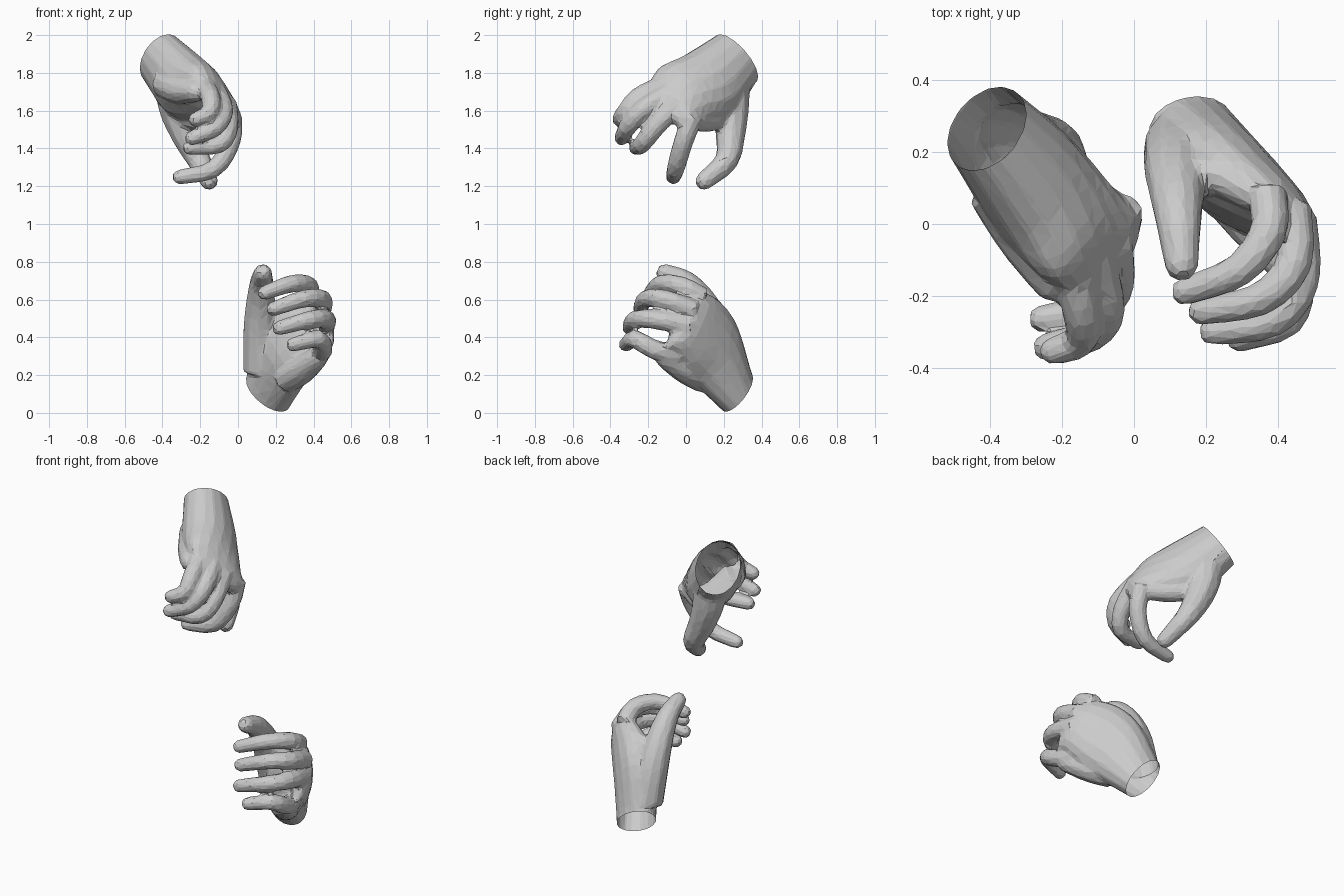
import bpy, bmesh, math
from mathutils import Vector

if "Cube" in bpy.data.objects:
    bpy.data.objects.remove(bpy.data.objects["Cube"])


def smooth_path(keys, steps):
    """Catmull-Rom interpolation through vectors of any length."""
    k = [2 * keys[0] - keys[1]] + keys + [2 * keys[-1] - keys[-2]]
    out = []
    for a, b, c, d in zip(k, k[1:], k[2:], k[3:]):
        for i in range(steps):
            t = i / steps
            out.append(0.5 * (2 * b + (c - a) * t + (2 * a - 5 * b + 4 * c - d) * t * t
                              + (3 * b - a - 3 * c + d) * t ** 3))
    return out + [keys[-1]]


def loft(name, rings):
    """Closed mesh through rings of points, capped at both ends."""
    bm = bmesh.new()
    loops = [[bm.verts.new(p) for p in ring] for ring in rings]
    n = len(loops[0])
    for a, b in zip(loops, loops[1:]):
        for i in range(n):
            j = (i + 1) % n
            bm.faces.new((a[i], a[j], b[j], b[i]))
    bm.faces.new(loops[0][::-1])
    bm.faces.new(loops[-1])
    bmesh.ops.recalc_face_normals(bm, faces=bm.faces)
    mesh = bpy.data.meshes.new(name)
    bm.to_mesh(mesh)
    bm.free()
    obj = bpy.data.objects.new(name, mesh)
    bpy.context.collection.objects.link(obj)
    return obj


def ellipse(centre, u, v, n):
    return [centre + u * math.cos(a) + v * math.sin(a)
            for a in (2 * math.pi * i / n for i in range(n))]


def tube(name, joints, radii):
    """Tapered tube through the joints with a rounded tip."""
    keys = [Vector((*j, r)) for j, r in zip(joints, radii)]
    end = keys[-1].xyz
    d = (end - keys[-2].xyz).normalized()
    r = radii[-1]
    keys[-1] = Vector((*(end - d * r * 0.9), r))
    path = smooth_path(keys, 3)
    path += [Vector((*(end - d * r * 0.4), r * 0.88)), Vector((*end, r * 0.5))]
    side, rings = None, []
    for i, p in enumerate(path):
        t = (path[min(i + 1, len(path) - 1)].xyz - path[max(i - 1, 0)].xyz).normalized()
        side = t.orthogonal() if side is None else side - t * side.dot(t)
        side.normalize()
        rings.append(ellipse(p.xyz, side * p.w, t.cross(side) * p.w, 10))
    return loft(name, rings)


FINGER_RADII = (0.056, 0.053, 0.048, 0.04)


def build_hand(name, sections, fingers, thumb, web, heel):
    """Sections of the palm: centre, half width towards the thumb, half thickness."""
    keys = [Vector([c for part in s for c in part]) for s in sections]
    rings = [ellipse(Vector(s[0:3]), Vector(s[3:6]), Vector(s[6:9]), 16)
             for s in smooth_path(keys, 3)]
    # Forearm stub, trimmed off at the wrist later
    wrist, u, v = (Vector(part) for part in sections[0])
    out = u.cross(v).normalized()
    if out.dot(wrist - Vector(sections[1][0])) < 0:
        out.negate()
    hand = loft(name, [[p + out * 0.06 for p in rings[0]]] + rings)

    parts = [tube("finger", joints, FINGER_RADII) for joints in fingers]
    parts.append(tube("thumb", thumb, (0.1, 0.095, 0.08, 0.064, 0.049)))
    parts.append(tube("thumb_web", web, (0.065, 0.06, 0.055)))
    parts.append(tube("palm_heel", heel, (0.08, 0.078, 0.06)))
    # Fuse into one skin, soften the joins, reduce to facets
    for part in parts:
        mod = hand.modifiers.new("fuse", "BOOLEAN")
        mod.operation, mod.solver, mod.object = "UNION", "EXACT", part
    skin = hand.modifiers.new("skin", "REMESH")
    skin.mode, skin.voxel_size = "VOXEL", 0.011
    soft = hand.modifiers.new("soften", "SMOOTH")
    soft.factor, soft.iterations = 0.5, 8
    facets = hand.modifiers.new("facets", "DECIMATE")
    facets.ratio = 0.065
    bpy.context.view_layer.update()
    graph = bpy.context.evaluated_depsgraph_get()
    mesh = bpy.data.meshes.new_from_object(hand.evaluated_get(graph))
    hand.modifiers.clear()
    hand.data = mesh
    for part in parts:
        bpy.data.objects.remove(part)
    # Open the wrist
    bm = bmesh.new()
    bm.from_mesh(mesh)
    bmesh.ops.bisect_plane(bm, geom=bm.verts[:] + bm.edges[:] + bm.faces[:],
                           plane_co=wrist, plane_no=out, clear_outer=True)
    bm.to_mesh(mesh)
    bm.free()
    mesh.shade_flat()
    mesh.name = name


# Upper hand, reaching down
build_hand(
    "upper_hand",
    [((-0.41, 0.265, 1.875), (0, 0.11, -0.12), (0.11, 0.04, 0.05)),
     ((-0.28, 0.11, 1.73), (0.01, 0.14, -0.15), (0.12, 0.06, 0.075)),
     ((-0.17, -0.01, 1.69), (0.06, 0.13, -0.14), (0.09, 0.04, 0.065)),
     ((-0.09, -0.08, 1.65), (0.09, 0.11, -0.11), (0.05, 0.015, 0.04)),
     ((-0.065, -0.13, 1.61), (0.07, 0.1, -0.1), (0.035, 0.005, 0.025))],
    [[(-0.03, 0.035, 1.57), (-0.04, -0.015, 1.43), (-0.13, -0.055, 1.29), (-0.345, -0.07, 1.24)],
     [(-0.06, -0.05, 1.64), (-0.05, -0.165, 1.51), (-0.1, -0.235, 1.42), (-0.29, -0.27, 1.4)],
     [(-0.11, -0.1, 1.69), (-0.075, -0.235, 1.6), (-0.12, -0.31, 1.51), (-0.275, -0.35, 1.44)],
     [(-0.18, -0.13, 1.73), (-0.145, -0.255, 1.67), (-0.15, -0.325, 1.59), (-0.255, -0.365, 1.54)]],
    [(-0.34, 0.24, 1.72), (-0.325, 0.24, 1.61), (-0.275, 0.235, 1.47),
     (-0.205, 0.215, 1.335), (-0.14, 0.065, 1.2)],
    [(-0.27, 0.18, 1.57), (-0.17, 0.11, 1.545), (-0.03, 0.02, 1.55)],
    [(-0.39, 0.1, 1.75), (-0.31, -0.03, 1.71), (-0.2, -0.2, 1.7)])

# Lower hand, held upright
build_hand(
    "lower_hand",
    [((0.16, 0.27, 0.11), (-0.07, 0.06, 0.105), (0.095, 0.06, 0)),
     ((0.245, 0.155, 0.31), (-0.08, 0.1, 0.16), (0.1, 0.075, -0.01)),
     ((0.335, 0.08, 0.42), (-0.07, 0.09, 0.18), (0.085, 0.065, -0.02)),
     ((0.425, 0.01, 0.48), (-0.05, 0.07, 0.15), (0.065, 0.04, 0)),
     ((0.455, -0.06, 0.48), (-0.035, 0.05, 0.14), (0.035, 0.01, 0))],
    [[(0.37, 0.09, 0.61), (0.375, -0.02, 0.67), (0.29, -0.13, 0.685), (0.11, -0.2, 0.625)],
     [(0.44, 0.05, 0.54), (0.445, -0.11, 0.6), (0.35, -0.21, 0.605), (0.155, -0.25, 0.54)],
     [(0.455, 0.02, 0.46), (0.465, -0.16, 0.495), (0.385, -0.27, 0.495), (0.185, -0.305, 0.44)],
     [(0.41, -0.04, 0.3), (0.45, -0.17, 0.335), (0.425, -0.27, 0.39), (0.26, -0.33, 0.355)]],
    [(0.125, 0.22, 0.22), (0.12, 0.165, 0.42), (0.12, 0.09, 0.58),
     (0.125, 0.0, 0.69), (0.135, -0.15, 0.76)],
    [(0.14, 0.13, 0.5), (0.23, 0.14, 0.54), (0.37, 0.07, 0.6)],
    [(0.25, 0.1, 0.18), (0.34, 0.0, 0.23), (0.445, -0.14, 0.31)])
